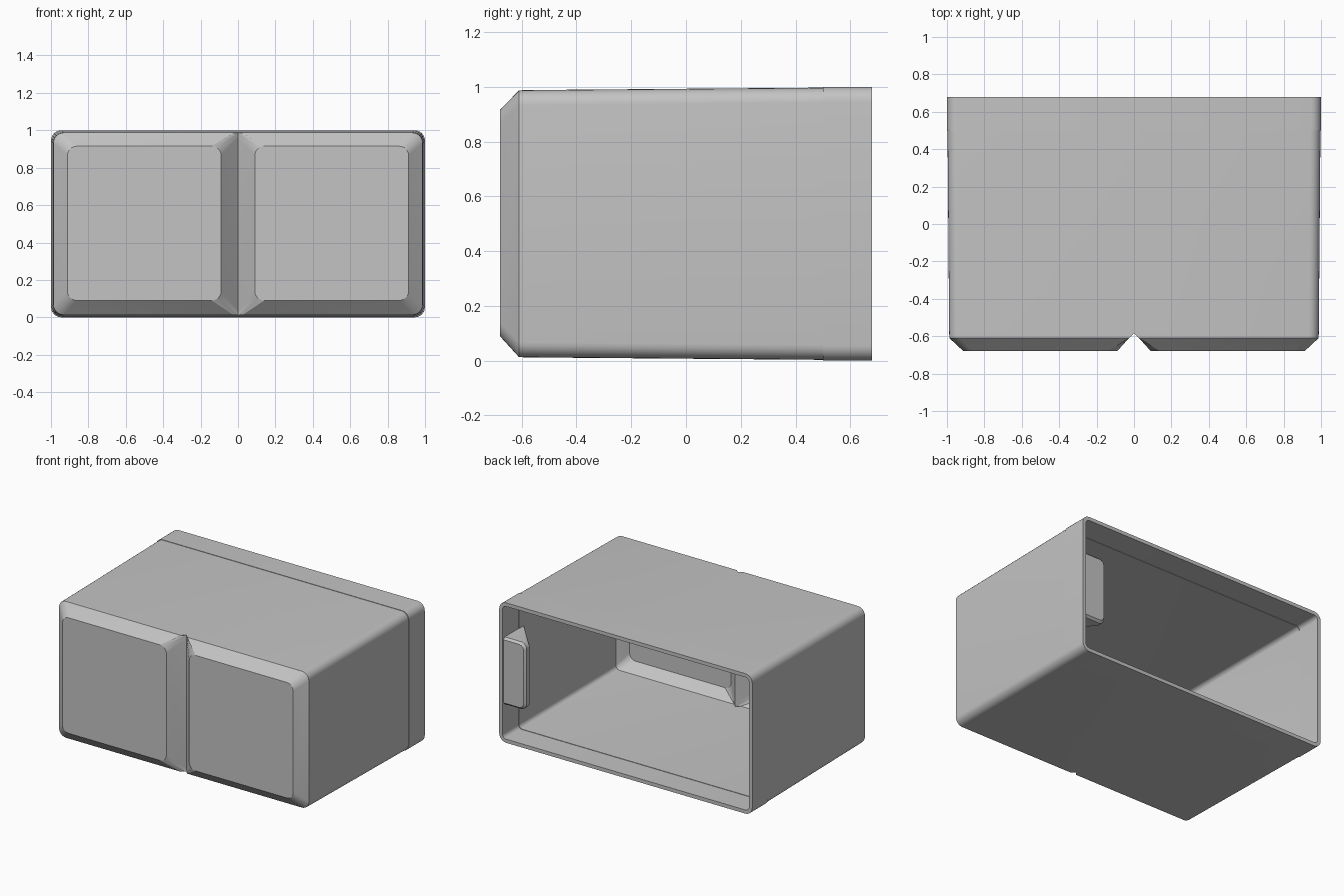
import bpy, bmesh, math

cube = bpy.data.objects.get("Cube")
if cube:
    bpy.data.objects.remove(cube, do_unlink=True)

grey = bpy.data.materials.new("light_grey")
grey.use_nodes = True
colour = (0.55, 0.55, 0.55, 1)
grey.diffuse_color = colour
grey.node_tree.nodes["Principled BSDF"].inputs["Base Color"].default_value = colour

SEG = 6
APEX = -0.585   # bottom of the centre groove


def ring(y, x0, x1, z0, z1, r, ri=0.0, y_in=None):
    """Rounded rectangle, radius r on the outer side and ri on the inner side."""
    corners = [(x0 + ri, z1 - ri, ri, 180), (x1 - r, z1 - r, r, 90),
               (x1 - r, z0 + r, r, 0), (x0 + ri, z0 + ri, ri, -90)]
    pts = []
    for cx, cz, rad, start in corners:
        for i in range(SEG + 1):
            a = math.radians(start - 90 * i / SEG)
            x, z = cx + rad * math.cos(a), cz + rad * math.sin(a)
            t = max(0, 1 - (x - x0) / ri) if y_in is not None else 0
            pts.append((x, y + t * ((y_in or y) - y), z))
    return pts


def skin(bm, rings, side=1, open_until=0, cap_first=False):
    """Join rings with quads; spans before open_until leave the inner side open."""
    loops = [[bm.verts.new((side * x, y, z)) for x, y, z in pts] for pts in rings]
    for k, (a, b) in enumerate(zip(loops, loops[1:])):
        n = len(a)
        for i in range(n - 1 if k < open_until else n):
            j = (i + 1) % n
            bm.faces.new((a[i], a[j], b[j], b[i]))
    bm.faces.new(loops[-1])
    if cap_first:
        bm.faces.new(loops[0])
    return loops[0]


def finish(bm, name):
    bmesh.ops.remove_doubles(bm, verts=bm.verts, dist=0.0003)
    bmesh.ops.dissolve_degenerate(bm, edges=bm.edges, dist=0.0001)
    bmesh.ops.recalc_face_normals(bm, faces=bm.faces)
    mesh = bpy.data.meshes.new(name)
    bm.to_mesh(mesh)
    bm.free()
    mesh.materials.append(grey)
    obj = bpy.data.objects.new(name, mesh)
    bpy.context.collection.objects.link(obj)
    bpy.ops.object.select_all(action="DESELECT")
    obj.select_set(True)
    bpy.context.view_layer.objects.active = obj
    bpy.ops.object.shade_smooth_by_angle(angle=math.radians(25))
    return obj


def half_shell(t):
    """Sections of one half, moved inward by wall thickness t."""
    def section(y, inset, **kw):
        g = inset + t
        return ring(y, 0, 1 - g, g, 1 - g, 0.055 - t, **kw)
    f = t * 1.1
    return [section(0.68, 0),
            section(0.5, 0),
            section(0.5, 0.003),
            section(APEX + f, 0.012),
            section(-0.61 + f, 0.013, ri=0.025, y_in=APEX + 0.005 + f),
            ring(-0.68 + f, 0.09 + t / 3, 0.912 - t / 3, 0.09 + t / 3,
                 0.915 - t / 3, 0.05, ri=0.05)]


# Hollow case with two raised front panels, open at the back
bm = bmesh.new()
for side in (1, -1):
    outer = skin(bm, half_shell(0), side, open_until=4)
    inner = skin(bm, half_shell(0.026), side, open_until=4)
    for i in range(len(outer) - 1):
        bm.faces.new((outer[i], outer[i + 1], inner[i + 1], inner[i]))
finish(bm, "case")

# Wedge-backed catch inside the left wall
bm = bmesh.new()
skin(bm, [ring(0.67, 0.815, 0.98, 0.275, 0.725, 0, ri=0.035),
          ring(0.655, 0.80, 0.98, 0.26, 0.74, 0, ri=0.045),
          ring(0.62, 0.80, 0.98, 0.26, 0.74, 0, ri=0.045),
          ring(0.44, 0.975, 0.98, 0.26, 0.74, 0, ri=0.002)], cap_first=True)
finish(bm, "wall_catch")
